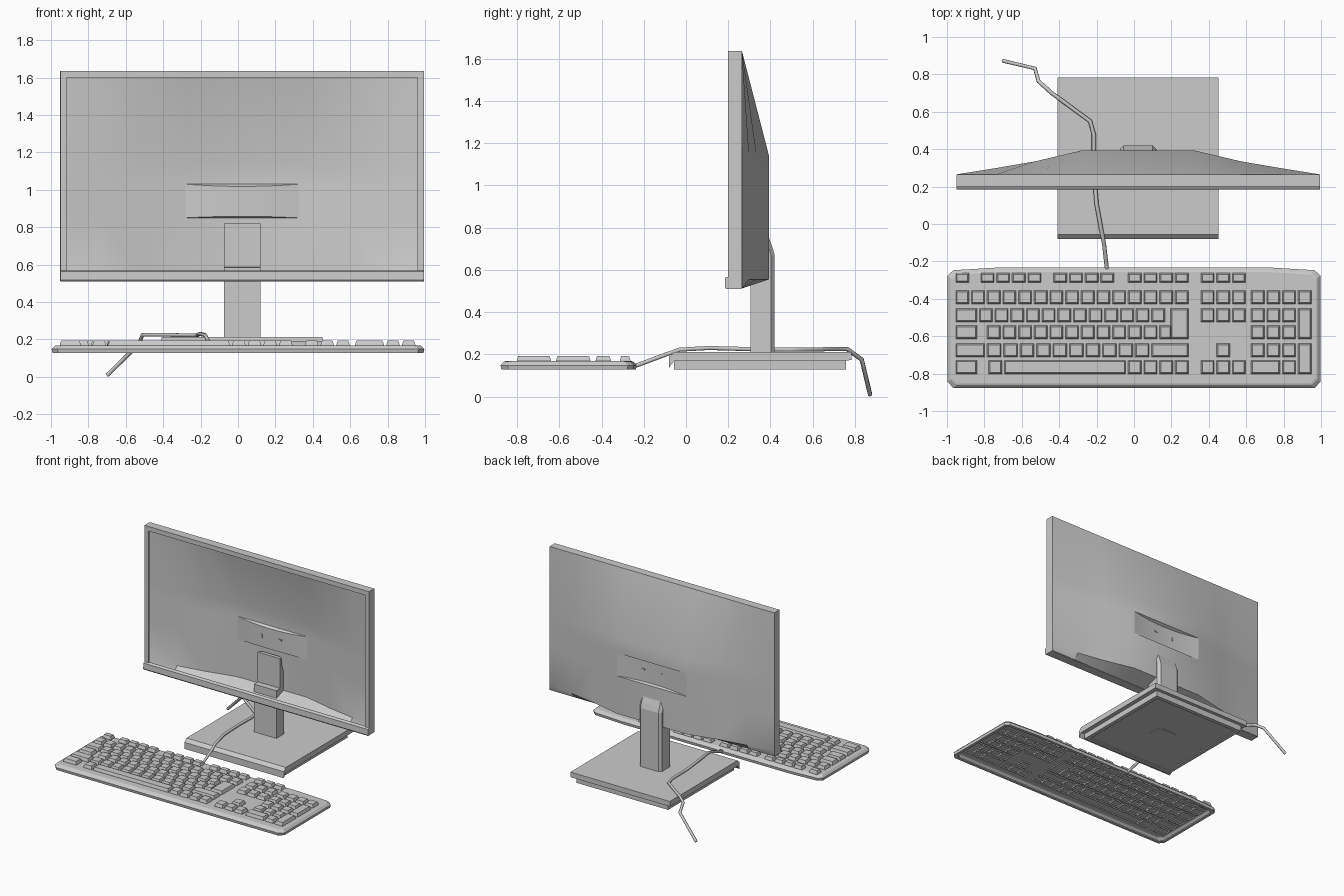
import bpy, bmesh, math

if "Cube" in bpy.data.objects:
    bpy.data.objects.remove(bpy.data.objects["Cube"])

CX = 0.022  # centre line of monitor and stand


def finish(name, bm, smooth=None, normals=True):
    if normals:
        bmesh.ops.recalc_face_normals(bm, faces=bm.faces)
    me = bpy.data.meshes.new(name)
    bm.to_mesh(me)
    bm.free()
    ob = bpy.data.objects.new(name, me)
    bpy.context.collection.objects.link(ob)
    if smooth:
        bpy.ops.object.select_all(action='DESELECT')
        ob.select_set(True)
        bpy.context.view_layer.objects.active = ob
        bpy.ops.object.shade_smooth_by_angle(angle=math.radians(smooth))
    return ob


def loft(bm, rings, cap_start=True, cap_end=True):
    """Bridge closed rings of 3D points."""
    vs = [[bm.verts.new(p) for p in r] for r in rings]
    n = len(vs[0])
    for a, b in zip(vs, vs[1:]):
        for i in range(n):
            j = (i + 1) % n
            bm.faces.new((a[i], a[j], b[j], b[i]))
    if cap_start:
        bm.faces.new(vs[0][::-1])
    if cap_end:
        bm.faces.new(vs[-1])
    return vs


def rect(x0, x1, y0, y1, z):
    return [(x0, y0, z), (x1, y0, z), (x1, y1, z), (x0, y1, z)]


def rect_y(x0, x1, z0, z1, y):
    return [(x0, y, z0), (x1, y, z0), (x1, y, z1), (x0, y, z1)]


def extrude_x(name, profile, x0, x1):
    bm = bmesh.new()
    loft(bm, [[(x, y, z) for y, z in profile] for x in (x0, x1)])
    return finish(name, bm)


# Monitor frame: open ring with a shallow inner lip
L, R, B, T = -0.95, 0.995, 0.512, 1.635
bm = bmesh.new()
loft(bm, [rect_y(L, R, B, T, 0.265), rect_y(L, R, B, T, 0.2),
          rect_y(L + .036, R - .036, B + .05, T - .036, 0.2),
          rect_y(L + .036, R - .036, B + .05, T - .036, 0.212)], False, False)
finish("monitor_frame", bm)

# Chin below the screen
extrude_x("monitor_chin", [(.2, .568), (.186, .562), (.184, .518), (.19, .51),
                           (.262, .51), (.262, .518), (.214, .568)], L, R)

# Back shell: tapers to the frame, with an opening for the port recess
cols = [(-.973, .265), (-.76, .299), (-.55, .335), (-.302, .393)]
cols += [(-x, y) for x, y in reversed(cols)]
rows = [(B, 0), (.555, 1), (.85, 1), (1.03, 1), (1.14, 1), (T, 0)]
bm = bmesh.new()
grid = [[bm.verts.new((CX + x, .265 + (y - .265) * k, z)) for x, y in cols] for z, k in rows]
for r in range(len(rows) - 1):
    for c in range(len(cols) - 1):
        if (r, c) != (2, 3):
            bm.faces.new((grid[r][c + 1], grid[r][c], grid[r + 1][c], grid[r + 1][c + 1]))
finish("monitor_back", bm, 25, normals=False)

# Curved port recess filling the opening
bm = bmesh.new()
N, strips = 12, []
for i in range(N + 1):
    t = -1 + 2 * i / N
    d = 1 - t * t
    x = CX + .302 * t
    strips.append([bm.verts.new((x, y, z)) for y, z in
                   ((.393, .85), (.393 - .022 * d, .85 + .008 * d),
                    (.393 - .022 * d, 1.03 - .012 * d), (.393, 1.03))])
for a, b in zip(strips, strips[1:]):
    for k in range(3):
        bm.faces.new((b[k], a[k], a[k + 1], b[k + 1]))
bmesh.ops.remove_doubles(bm, verts=bm.verts, dist=1e-5)
finish("port_recess", bm, 30, normals=False)

# Two small ports
bm = bmesh.new()
for x, z, w, h in ((-.053, .945, .006, .014), (.107, .953, .011, .006)):
    loft(bm, [rect_y(x - w, x + w, z - h, z + h, y) for y in (.366, .378)])
finish("ports", bm)

# Stand neck with chamfered rear edges and a slanted head
w = .097
bm = bmesh.new()


def neck_ring(yf, yb, z):
    c = min(.018, (yb - yf) / 2)
    return [(CX - w, yf, z), (CX + w, yf, z), (CX + w, yb - c, z),
            (CX + w - .02, yb, z), (CX - w + .02, yb, z), (CX - w, yb - c, z)]


loft(bm, [neck_ring(.306, .42, .2), neck_ring(.306, .42, .585), neck_ring(.35, .42, .587),
          neck_ring(.35, .42, .67), neck_ring(.35, .408, .71), neck_ring(.35, .395, .745),
          neck_ring(.35, .378, .82)])
finish("stand_neck", bm)

# Stand base: top slab with a hanging front lip, and an inset lower block
extrude_x("base_slab", [(-.055, .212), (-.08, .188), (-.08, .137), (-.057, .168),
                        (.783, .172), (.783, .212)], -.408, .453)
bm = bmesh.new()
loft(bm, [rect(-.375, .42, -.057, .757, .172), rect(-.375, .42, -.057, .757, .127),
          rect(-.345, .39, -.027, .727, .127), rect(-.345, .39, -.027, .727, .135)], False)
finish("base_block", bm)

# Rounded plate under the base
bm = bmesh.new()
pts = [(CX + sx * .05 + .03 * math.cos(a), .35 + sy * .03 + .03 * math.sin(a))
       for q, (sx, sy) in enumerate(((1, 1), (-1, 1), (-1, -1), (1, -1)))
       for a in [math.pi / 2 * (q + k / 4) for k in range(5)]]
loft(bm, [[(x, y, z) for x, y in pts] for z in (.131, .137)])
finish("base_underside_plate", bm)

# Keyboard case, open underneath
half = [(.965, -.878), (.996, -.845), (.996, -.275), (.965, -.247), (.73, -.233)]
outline = half + [(-x, y) for x, y in reversed(half)]


def case_ring(d, z):
    return [(x * (1 - d), -.555 + (y + .555) * (1 - d / .32), z) for x, y in outline]


bm = bmesh.new()
loft(bm, [case_ring(.028, .135), case_ring(.025, .127), case_ring(.004, .127),
          case_ring(0, .148), case_ring(.016, .165), case_ring(.024, .168)], False)
finish("keyboard_case", bm)

# Keys: widths in key units, negative values are gaps
U = .0838
MAIN, NAV, PAD = -.953, .358, .626
row_y = [-.288, -.392, -.488, -.579, -.675, -.765]
layout = [
    (MAIN, 0, [1, -.6] + [1] * 4 + [-.65] + [1] * 4 + [-.75] + [1] * 4),
    (MAIN, 1, [1] * 15),
    (MAIN, 2, [1.5] + [1] * 12),
    (MAIN, 3, [1.5, -.5] + [1] * 11 + [.9]),
    (MAIN, 4, [2] + [1.05] * 10 + [2.5]),
    (MAIN, 5, [1.5, -.6, 1, 7.9] + [1] * 4),
    (NAV, 0, [1] * 3), (NAV, 1, [1] * 3), (NAV, 2, [1] * 3),
    (NAV, 4, [-1, 1]), (NAV, 5, [1] * 3),
    (PAD, 1, [1] * 4), (PAD, 2, [1] * 3), (PAD, 3, [1] * 3),
    (PAD, 4, [1] * 3), (PAD, 5, [2, 1]),
]
bm = bmesh.new()


def key(x0, x1, y0, y1):
    t = .007
    loft(bm, [rect(x0, x1, y0, y1, .158), rect(x0, x1, y0, y1, .172),
              rect(x0 + t, x1 - t, y0 + t, y1 - t, .193)], False)


for x, r, widths in layout:
    d = .025 if r == 0 else .036
    for k in widths:
        if k > 0:
            key(x, x + k * U - .013, row_y[r] - d, row_y[r] + d)
        x += abs(k) * U
# Tall keys spanning two rows
for x, wide, r in ((MAIN + 13.7 * U, 1.3, 2), (PAD + 3 * U, 1, 2), (PAD + 3 * U, 1, 4)):
    key(x, x + wide * U - .013, row_y[r + 1] - .036, row_y[r] + .036)
finish("keys", bm)

# Keyboard cable running over the base and down behind
path = [(-.145, -.24, .145), (-.16, -.107, .195), (-.175, -.03, .222), (-.2, .107, .23),
        (-.215, .29, .225), (-.215, .48, .222), (-.235, .55, .222), (-.44, .70, .225),
        (-.51, .763, .225), (-.53, .832, .175), (-.70, .872, .008)]
cu = bpy.data.curves.new("keyboard_cable", 'CURVE')
cu.dimensions = '3D'
cu.bevel_depth = .011
cu.bevel_resolution = 1
cu.use_fill_caps = True
sp = cu.splines.new('POLY')
sp.points.add(len(path) - 1)
for p, co in zip(sp.points, path):
    p.co = (*co, 1)
bpy.context.collection.objects.link(bpy.data.objects.new("keyboard_cable", cu))
